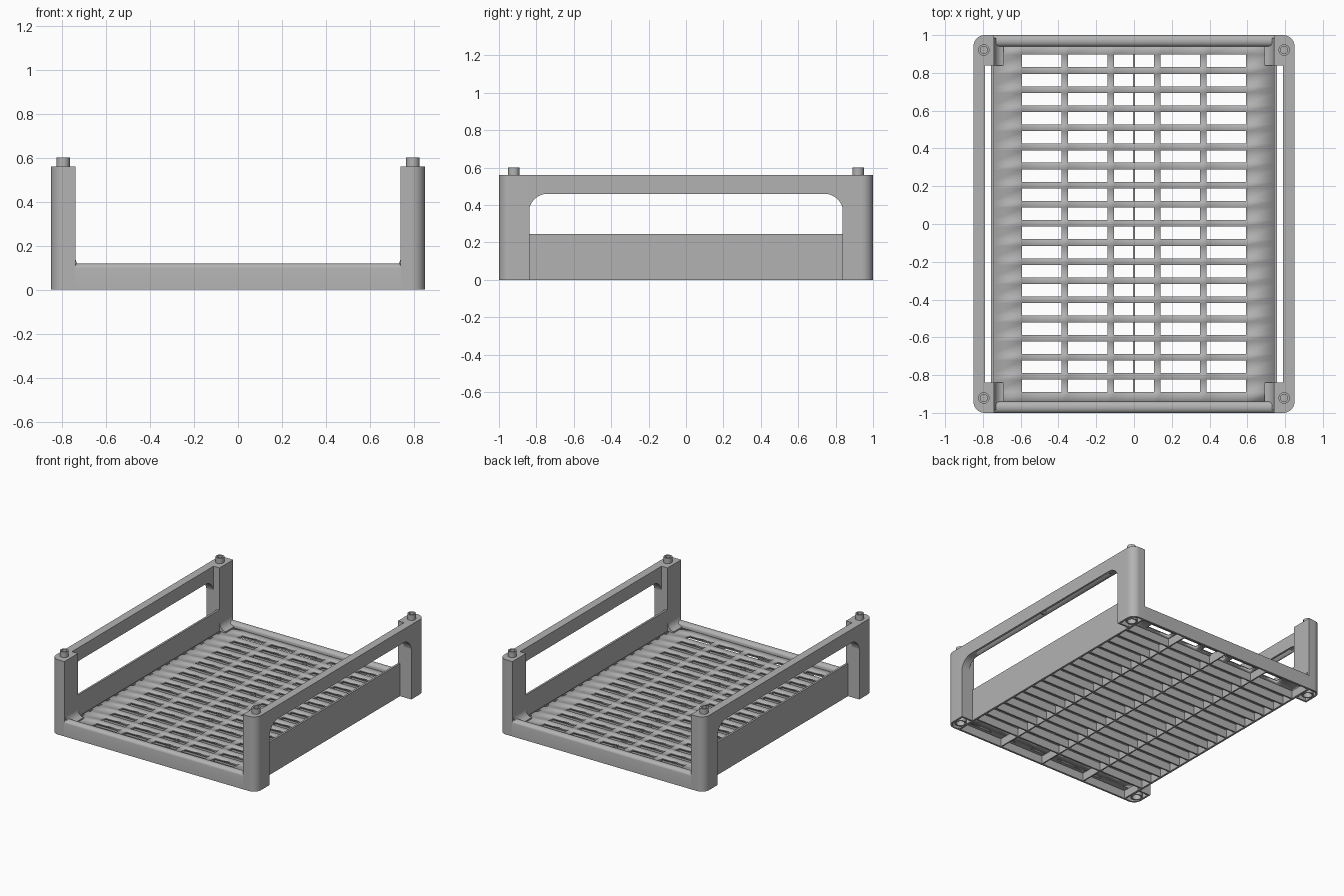
import bpy, bmesh, math
from mathutils import Matrix

old = bpy.data.objects.get("Cube")
if old:
    bpy.data.objects.remove(old, do_unlink=True)

grey = bpy.data.materials.new("plain grey")
grey.use_nodes = True
COLOUR = (0.45, 0.45, 0.45, 1)
grey.diffuse_color = COLOUR
grey.node_tree.nodes["Principled BSDF"].inputs["Base Color"].default_value = COLOUR


def finish(name, bm):
    bmesh.ops.recalc_face_normals(bm, faces=bm.faces)
    mesh = bpy.data.meshes.new(name)
    bm.to_mesh(mesh)
    bm.free()
    mesh.materials.append(grey)
    ob = bpy.data.objects.new(name, mesh)
    bpy.context.collection.objects.link(ob)
    bpy.ops.object.select_all(action='DESELECT')
    ob.select_set(True)
    bpy.context.view_layer.objects.active = ob
    bpy.ops.object.shade_smooth_by_angle(angle=math.radians(30))
    return ob


def prism(name, outline, lo, hi, axis):
    """Extrude a closed outline along an axis; the outline uses the other two axes in order."""
    bm = bmesh.new()

    def point(a, b):
        p = [a, b]
        p.insert('xyz'.index(axis), lo)
        return p
    face = bm.faces.new([bm.verts.new(point(a, b)) for a, b in outline])
    out = bmesh.ops.extrude_face_region(bm, geom=[face])
    step = [0, 0, 0]
    step['xyz'.index(axis)] = hi - lo
    bmesh.ops.translate(bm, vec=step, verts=[v for v in out['geom'] if isinstance(v, bmesh.types.BMVert)])
    return finish(name, bm)


def box(name, x, y, z):
    x, y = sorted(x), sorted(y)
    return prism(name, [(x[0], y[0]), (x[1], y[0]), (x[1], y[1]), (x[0], y[1])], z[0], z[1], 'z')


def arc(cx, cy, rx, ry, start, end, n=10):
    angles = [math.radians(start + (end - start) * i / n) for i in range(n + 1)]
    return [(cx + rx * math.cos(a), cy + ry * math.sin(a)) for a in angles]


def tube(name, x, y, r_in, r_out, lo, hi):
    bm = bmesh.new()
    ring = [bm.verts.new(p) for p in
            ((r_in, 0, lo), (r_out, 0, lo), (r_out, 0, hi), (r_in, 0, hi))]
    edges = [bm.edges.new((ring[i], ring[i - 1])) for i in range(4)]
    bmesh.ops.spin(bm, geom=ring + edges, cent=(0, 0, 0), axis=(0, 0, 1),
                   angle=math.tau, steps=24, use_merge=True)
    bmesh.ops.remove_doubles(bm, verts=bm.verts, dist=0.0001)
    bmesh.ops.translate(bm, vec=(x, y, 0), verts=bm.verts)
    return finish(name, bm)


def cut(ob, cutter):
    cutter.hide_render = True
    cutter.hide_set(True)
    cutter.display_type = 'WIRE'
    mod = ob.modifiers.new("hollow", 'BOOLEAN')
    mod.operation = 'DIFFERENCE'
    mod.solver = 'EXACT'
    mod.object = cutter


FLOOR, PLATE = 0.085, 0.025
PITCH, SLOT = 0.1012, 0.066
ROWS = [-0.857 + PITCH * i for i in range(18)]

# Slotted floor: a cell grid with the slot cells left open
xs = [-0.745, -0.592, -0.385, -0.35, -0.14, -0.105, 0.105, 0.14, 0.35, 0.385, 0.592, 0.745]
ys = [-0.96] + [r + s * SLOT / 2 for r in ROWS for s in (-1, 1)] + [0.96]
bm = bmesh.new()
grid = [[bm.verts.new((x, y, FLOOR)) for y in ys] for x in xs]
for i in range(len(xs) - 1):
    for j in range(len(ys) - 1):
        if not (i % 2 and j % 2):
            bm.faces.new((grid[i][j], grid[i + 1][j], grid[i + 1][j + 1], grid[i][j + 1]))
floor = finish("slotted_floor", bm)
if floor.data.polygons[0].normal.z < 0:
    floor.data.flip_normals()
solid = floor.modifiers.new("thickness", 'SOLIDIFY')
solid.thickness = PLATE
solid.offset = -1

# Stiffening ribs under the floor
for row in ROWS[:-1]:
    y = row + PITCH / 2
    box("cross_rib", (-0.745, 0.745), (y - 0.006, y + 0.006), (0, FLOOR - 0.01))
for x in (-0.37, 0, 0.37):
    box("long_rib", (x - 0.005, x + 0.005), (-0.99, 0.99), (0, FLOOR - 0.015))

# Rounded end rims, hollow below
for s, name in ((-1, "front_rim"), (1, "back_rim")):
    profile = [(0.985, 0), (1, 0)] + arc(0.97, 0.098, 0.03, 0.022, 0, 180) + [(0.94, 0.06), (0.985, 0.06)]
    prism(name, [(s * y, z) for y, z in profile], -0.742, 0.742, 'x')

for sx, side in ((1, "left"), (-1, "right")):
    # Low side wall
    box(side + "_wall", (sx * 0.742, sx * 0.757), (-0.9, 0.9), (0, 0.245))

    # Handle rail with curved lower corners and a grooved underside
    arch = ([(-0.84, 0.56), (-0.84, 0.36)] + arc(-0.74, 0.36, 0.1, 0.1, 180, 90)[1:]
            + arc(0.74, 0.36, 0.1, 0.1, 90, 0) + [(0.84, 0.56)])
    rail = prism(side + "_rail", arch, min(sx * 0.79, sx * 0.85), max(sx * 0.79, sx * 0.85), 'x')
    for sy in (-1, 1):
        cut(rail, box("groove_cutter", (sx * 0.806, sx * 0.834), (sy * 0.012, sy * 0.72), (0.4, 0.54)))

    for sy, end in ((-1, "front"), (1, "back")):
        label = f"{end}_{side}_"

        # Hollow corner post with a rounded outer corner
        def outline(w, r=0.06):
            pts = ([(0.74 + w, 0.838 + w), (0.85 - w, 0.838 + w)]
                   + arc(0.85 - r, 1 - r, r - w, r - w, 0, 90) + [(0.74 + w, 1 - w)])
            return [(sx * x, sy * y) for x, y in pts]
        post = prism(label + "post", outline(0), 0, 0.56, 'z')
        cut(post, prism("post_cutter", outline(0.013), -0.05, 0.4, 'z'))

        # Stacking peg on top and matching socket below
        px, py = sx * 0.795, sy * 0.921
        tube(label + "peg", px, py, 0.019, 0.03, 0.55, 0.6)
        tube(label + "socket", px, py, 0.031, 0.041, 0, 0.41)

        # Concave fillet where the post meets the floor
        curve = [(0.742, 0.07), (0.742, 0.15)] + arc(0.69, 0.15, 0.05, 0.055, 0, -90) + [(0.69, 0.07)]
        prism(label + "fillet", [(sx * x, z) for x, z in curve],
              min(sy * 0.84, sy * 0.985), max(sy * 0.84, sy * 0.985), 'y')
